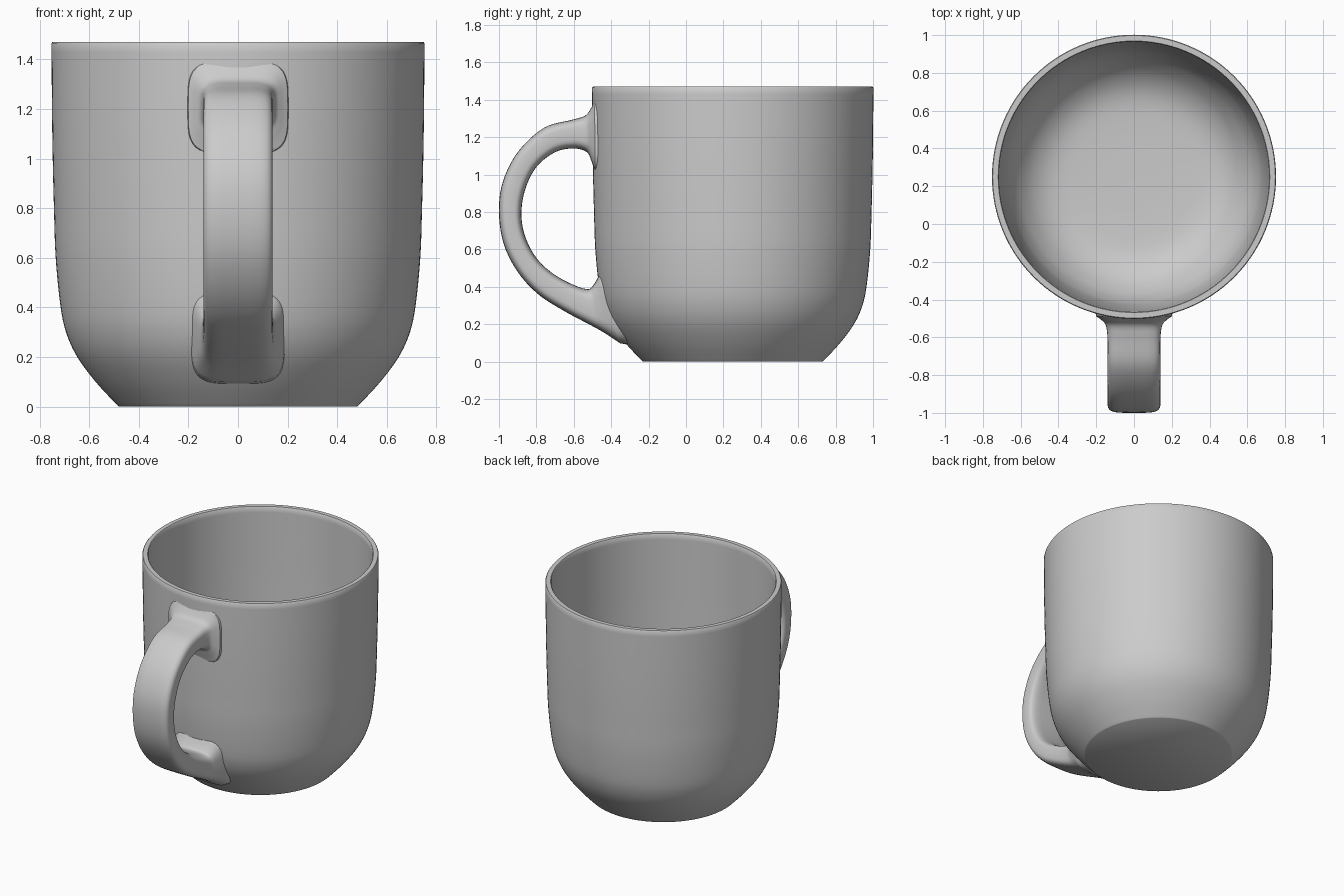
import bpy
from math import cos, sin, pi, sqrt, copysign, radians

if "Cube" in bpy.data.objects:
    bpy.data.objects.remove(bpy.data.objects["Cube"])

CY = 0.25  # cup axis in y


def smooth_path(pts, steps):
    """Catmull-Rom interpolation through tuples of any size."""
    p = [pts[0]] + list(pts) + [pts[-1]]
    out = []
    for i in range(1, len(p) - 2):
        for s in range(steps):
            t = s / steps
            out.append(tuple(
                0.5 * (2 * b + (c - a) * t + (2 * a - 5 * b + 4 * c - d) * t * t
                       + (3 * b - a - 3 * c + d) * t ** 3)
                for a, b, c, d in zip(p[i - 1], p[i], p[i + 1], p[i + 2])))
    return out + [tuple(pts[-1])]


def make_loft(name, rings, caps):
    """Skin a list of equal-sized closed rings."""
    n = len(rings[0])
    verts = [v for r in rings for v in r]
    faces = [(i * n + j, i * n + (j + 1) % n, (i + 1) * n + (j + 1) % n, (i + 1) * n + j)
             for i in range(len(rings) - 1) for j in range(n)]
    if caps:
        faces += [tuple(reversed(range(n))), tuple(range(len(verts) - n, len(verts)))]
    me = bpy.data.meshes.new(name)
    me.from_pydata(verts, [], faces)
    ob = bpy.data.objects.new(name, me)
    bpy.context.collection.objects.link(ob)
    bpy.ops.object.select_all(action='DESELECT')
    ob.select_set(True)
    bpy.context.view_layer.objects.active = ob
    bpy.ops.object.mode_set(mode='EDIT')
    bpy.ops.mesh.select_all(action='SELECT')
    bpy.ops.mesh.normals_make_consistent(inside=False)
    bpy.ops.object.mode_set(mode='OBJECT')
    bpy.ops.object.shade_smooth_by_angle(angle=radians(40))
    return ob


# Cup: outer wall, flat rim with tiny bevels, inner wall and floor (r, z)
outer = smooth_path([(0.485, 0.004), (0.57, 0.095), (0.645, 0.195), (0.69, 0.29),
                     (0.715, 0.40), (0.735, 0.60), (0.742, 0.80), (0.747, 1.0),
                     (0.75, 1.2), (0.752, 1.465)], 5)
inner = smooth_path([(0.715, 1.465), (0.712, 1.2), (0.708, 0.9), (0.70, 0.6),
                     (0.68, 0.40), (0.655, 0.30), (0.61, 0.21), (0.53, 0.12),
                     (0.42, 0.065), (0.25, 0.048), (0.02, 0.045)], 5)
profile = [(0.48, 0)] + outer + [(0.748, 1.47), (0.719, 1.47)] + inner
SEG = 128
make_loft("cup", [[(r * cos(2 * pi * k / SEG), CY + r * sin(2 * pi * k / SEG), z)
                   for k in range(SEG)] for r, z in profile], True)


def wall_y(x, z):
    """Front surface of the cup, slightly inside the wall."""
    for (r0, z0), (r1, z1) in zip(outer, outer[1:]):
        if z <= z1:
            break
    r = r0 + (r1 - r0) * (z - z0) / (z1 - z0) - 0.01
    return CY - sqrt(r * r - x * x)


# Handle stations: outer y, z, inner y, z, half width; flared where it meets the cup
stations = [
    (-0.485, 1.40, -0.485, 1.01, 0.205),
    (-0.508, 1.355, -0.505, 1.07, 0.175),
    (-0.54, 1.315, -0.53, 1.12, 0.15),
    (-0.61, 1.293, -0.60, 1.14, 0.14),
    (-0.76, 1.25, -0.70, 1.12, 0.14),
    (-0.90, 1.12, -0.80, 1.04, 0.14),
    (-0.98, 0.96, -0.86, 0.92, 0.14),
    (-1.00, 0.80, -0.88, 0.79, 0.14),
    (-0.975, 0.63, -0.86, 0.67, 0.14),
    (-0.90, 0.48, -0.80, 0.555, 0.14),
    (-0.79, 0.36, -0.71, 0.47, 0.14),
    (-0.65, 0.27, -0.60, 0.41, 0.14),
    (-0.50, 0.19, -0.525, 0.388, 0.145),
    (-0.43, 0.15, -0.495, 0.41, 0.16),
    (-0.34, 0.09, -0.46, 0.47, 0.19),
]


def squash(v):
    return copysign(abs(v) ** 0.5, v)


# Superelliptic cross-section swept through the stations
rings = []
for oy, oz, iy, iz, w in smooth_path(stations, 5):
    ring = []
    for k in range(40):
        a = 2 * pi * k / 40
        x, t = w * squash(cos(a)), 0.5 + 0.5 * squash(sin(a))
        y, z = iy + (oy - iy) * t, iz + (oz - iz) * t
        ring.append((x, min(y, wall_y(x, z)), z))
    rings.append(ring)
# Close both ends against the wall
for idx in (0, -1):
    rings[idx] = [(x, wall_y(x, z), z) for x, y, z in rings[idx]]
make_loft("handle", rings, False)
